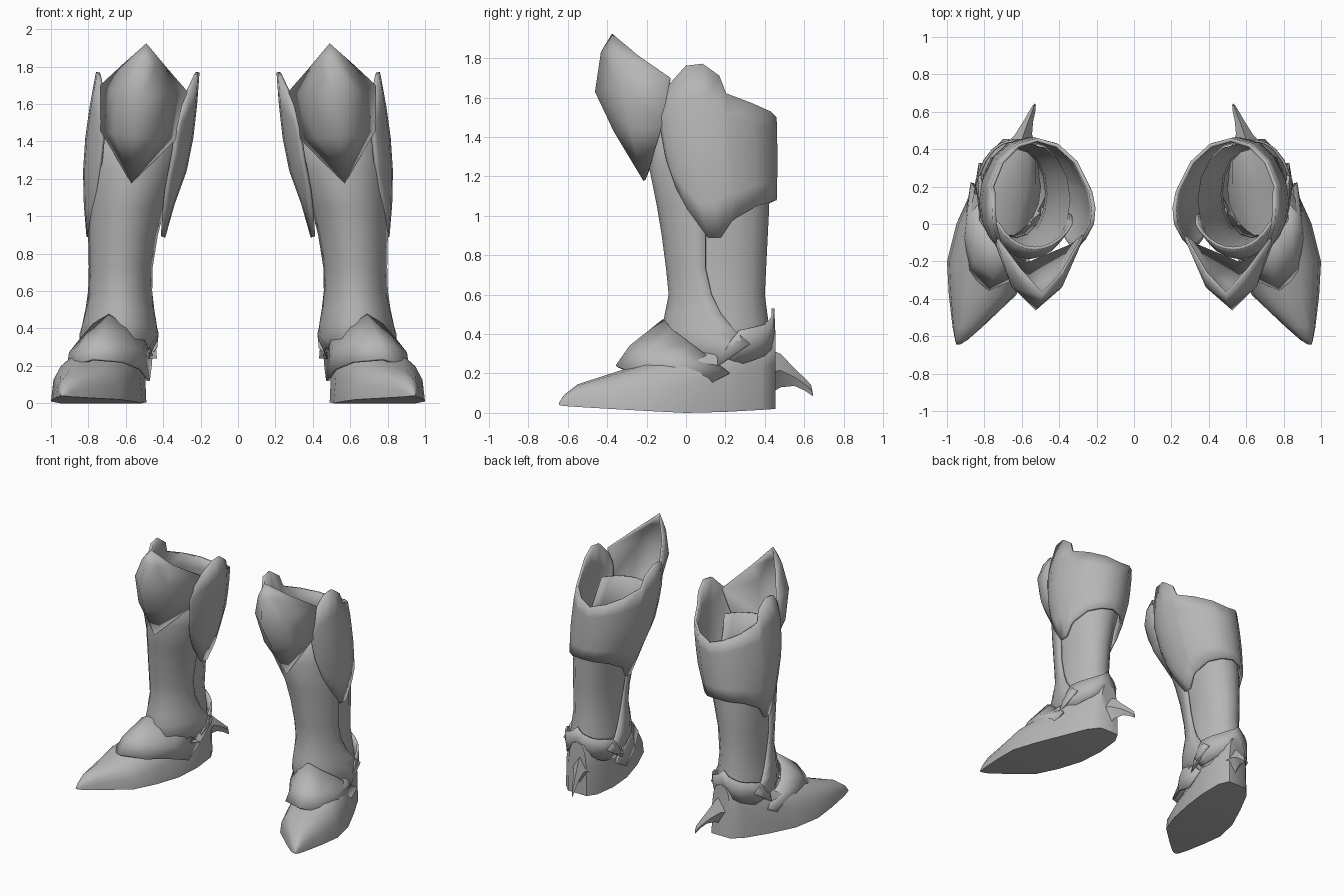
import bpy, bmesh, math

if "Cube" in bpy.data.objects:
    bpy.data.objects.remove(bpy.data.objects["Cube"])

steel = bpy.data.materials.new("steel grey")
steel.diffuse_color = (0.47, 0.47, 0.47, 1)
steel.use_nodes = True
steel.node_tree.nodes["Principled BSDF"].inputs["Base Color"].default_value = steel.diffuse_color


def lerp_table(table, t):
    """Linear interpolation in rows of (key, value, value...)."""
    if t <= table[0][0]:
        return table[0][1:]
    for a, b in zip(table, table[1:]):
        if t <= b[0]:
            f = (t - a[0]) / (b[0] - a[0])
            return [p + (q - p) * f for p, q in zip(a[1:], b[1:])]
    return table[-1][1:]


def grid(name, rows, closed=False, caps=False, thick=0.0, angle=50):
    """Skin rows of points, then mirror into a left and right part."""
    bm = bmesh.new()
    vs = [[bm.verts.new(p) for p in r] for r in rows]
    n = len(rows[0])
    for a, b in zip(vs, vs[1:]):
        for i in range(n if closed else n - 1):
            j = (i + 1) % n
            bm.faces.new((a[i], a[j], b[j], b[i]))
    if caps:
        bm.faces.new(vs[0])
        bm.faces.new(vs[-1])
    bmesh.ops.remove_doubles(bm, verts=bm.verts, dist=0.0005)
    bmesh.ops.recalc_face_normals(bm, faces=bm.faces)
    me = bpy.data.meshes.new(name)
    bm.to_mesh(me)
    bm.free()
    me.materials.append(steel)
    ob = bpy.data.objects.new(name, me)
    bpy.context.collection.objects.link(ob)
    bpy.ops.object.select_all(action='DESELECT')
    bpy.context.view_layer.objects.active = ob
    ob.select_set(True)
    bpy.ops.object.shade_smooth_by_angle(angle=math.radians(angle))
    if thick:
        s = ob.modifiers.new("Thickness", 'SOLIDIFY')
        s.thickness = thick
        s.offset = 0
    ob.modifiers.new("Pair", 'MIRROR')
    return ob


def ring_point(table, z, deg, grow=0.0, front=1.0):
    """Point on an oval section: 0 = outer side, 90 = back, 180 = inner side."""
    x0, x1, y0, y1 = lerp_table(table, z)
    a = math.radians(deg)
    s = math.sin(a) * (front if math.sin(a) < 0 else 1)
    return ((x0 + x1) / 2 + ((x1 - x0) / 2 + grow) * math.cos(a),
            (y0 + y1) / 2 + ((y1 - y0) / 2 + grow) * s, z)


def fold(deg):
    """Angle mirrored to the outer half, so both sides share one edge table."""
    return deg if deg <= 90 else 180 - deg


# Leg sections: z, inner x, outer x, front y, back y
leg = [(0.24, .50, .79, -.03, .42), (0.33, .455, .82, -.11, .43),
       (0.45, .46, .805, -.10, .42), (0.60, .475, .785, -.07, .40),
       (0.80, .465, .785, -.09, .41), (1.00, .42, .79, -.12, .42),
       (1.25, .34, .78, -.17, .43), (1.50, .31, .75, -.12, .42)]
grid("leg_tube", [[ring_point(leg, r[0], i * 22.5) for i in range(16)]
                  for r in leg[:-1]], closed=True)

# Shin plate over the front of the leg, with pointed ankle flaps:
# z, rear edge y, extra flare of the flap
rows = []
for z, edge, flare in [(.24, .17, .05), (.35, .31, .03), (.42, .24, .015),
                       (.50, .18, 0), (.60, .13, 0), (.73, .10, 0),
                       (.90, .10, 0), (1.05, .09, 0), (1.25, .05, 0),
                       (1.50, .0, 0)]:
    x0, x1, y0, y1 = lerp_table(leg, z)
    a = math.degrees(math.asin((edge - (y0 + y1) / 2) / ((y1 - y0) / 2 + .01)))
    rows.append([ring_point(leg, z, a - (180 + 2 * a) * i / 10,
                            .01 + flare * (abs(i - 5) / 5) ** 4)
                 for i in range(11)])
grid("shin_plate", rows, thick=.016)

# Calf guard: wraps the back and both sides, taller and deeper at the sides
calf = [(0.88, .40, .80, -.10, .42), (1.06, .35, .815, -.20, .45),
        (1.28, .27, .82, -.28, .455), (1.50, .235, .80, -.33, .45),
        (1.77, .215, .75, -.30, .42)]
# angle, bottom z, top z
edges = [(-47, 1.30, 1.47), (-42, 1.14, 1.59), (-33, 1.03, 1.67),
         (-14, .89, 1.76), (4, .89, 1.77), (17, .97, 1.71), (22, .99, 1.62),
         (45, 1.05, 1.57), (68, 1.07, 1.53), (90, 1.08, 1.50)]
angles = [e[0] for e in edges] + [180 - e[0] for e in edges[-2::-1]]
cols = []
for a in angles:
    lo, hi = lerp_table(edges, fold(a))
    cols.append([ring_point(calf, lo + (hi - lo) * k / 5, a, 0, .68)
                 for k in range(6)])
grid("calf_guard", cols, thick=.02)

# Knee plate: softly ridged diamond leaning forward
tip, point = (.49, -.37, 1.92), (.57, -.21, 1.18)
grid("knee_plate", [
    [tip] * 5,
    [(.385, -.26, 1.79), (.44, -.37, 1.81), (.50, -.425, 1.83),
     (.57, -.36, 1.82), (.61, -.24, 1.81)],
    [(.27, -.06, 1.66), (.39, -.335, 1.65), (.525, -.455, 1.63),
     (.65, -.33, 1.66), (.73, -.08, 1.70)],
    [(.33, -.11, 1.42), (.43, -.28, 1.42), (.55, -.36, 1.43),
     (.655, -.28, 1.44), (.73, -.12, 1.46)],
    [point] * 5], thick=.014, angle=85)

# Shoe: arched sections on a flat sole: y, inner x, outer x, sole z, top z
shoe = [(-.645, .93, .95, .04, .05), (-.62, .89, .957, .035, .09),
        (-.55, .81, .97, .03, .145), (-.38, .63, .99, .02, .20),
        (-.20, .56, 1.0, .01, .26), (0, .51, .95, 0, .32),
        (.20, .49, .86, .005, .36), (.38, .50, .77, .015, .42),
        (.455, .54, .70, .02, .42)]
rows = []
for y, x0, x1, z0, z1 in shoe:
    row = []
    for i in range(9):
        c, s = math.cos(math.pi * i / 8), math.sin(math.pi * i / 8)
        p = .8 if y < .1 else .6
        c = math.copysign(abs(c) ** p, c)
        row.append(((x0 + x1) / 2 + (x1 - x0) / 2 * c, y,
                    z0 + (z1 - z0) * max(s, 0) ** p))
    rows.append(row)
grid("shoe", rows, closed=True, caps=True)

# Instep plate: peaked band over the shoe (top, middle, bottom of each column)
grid("instep_plate", [
    [(.83, .14, .26), (.865, .22, .20), (.88, .07, .12)],
    [(.83, .02, .35), (.895, -.05, .27), (.91, -.07, .17)],
    [(.77, -.07, .42), (.85, -.20, .30), (.88, -.26, .20)],
    [(.69, -.11, .47), (.75, -.28, .335), (.775, -.35, .235)],
    [(.60, -.09, .41), (.62, -.22, .31), (.615, -.28, .22)],
    [(.50, .00, .36), (.515, -.08, .28), (.52, -.10, .18)],
    [(.465, .14, .26), (.47, .20, .20), (.48, .06, .12)]], thick=.018, angle=70)

# Heel band: rises to a peak at the back (angle, bottom z, top z)
band = [(2, .24, .30), (22, .25, .42), (55, .29, .45), (78, .34, .49),
        (90, .35, .53)]
cols = []
for a in [2, 14, 22, 38, 55, 68, 78, 90, 102, 112, 125, 142, 158, 166, 178]:
    lo, hi = lerp_table(band, fold(a))
    cols.append([ring_point(leg, lo + (hi - lo) * k / 2, a, .016 + .008 * k)
                 for k in range(3)])
grid("heel_band", cols, thick=.014)

# Heel spur: curved spike (x, y, z, half width, half height)
spur = [(.605, .43, .21, .075, .11), (.59, .48, .215, .045, .085),
        (.565, .55, .182, .026, .045), (.545, .60, .147, .017, .032),
        (.533, .635, .117, .008, .026), (.53, .645, .088, .001, .004)]
grid("heel_spur", [[(x + w, y, z), (x, y, z + h), (x - w, y, z), (x, y, z - h)]
                   for x, y, z, w, h in spur], closed=True, caps=True)
